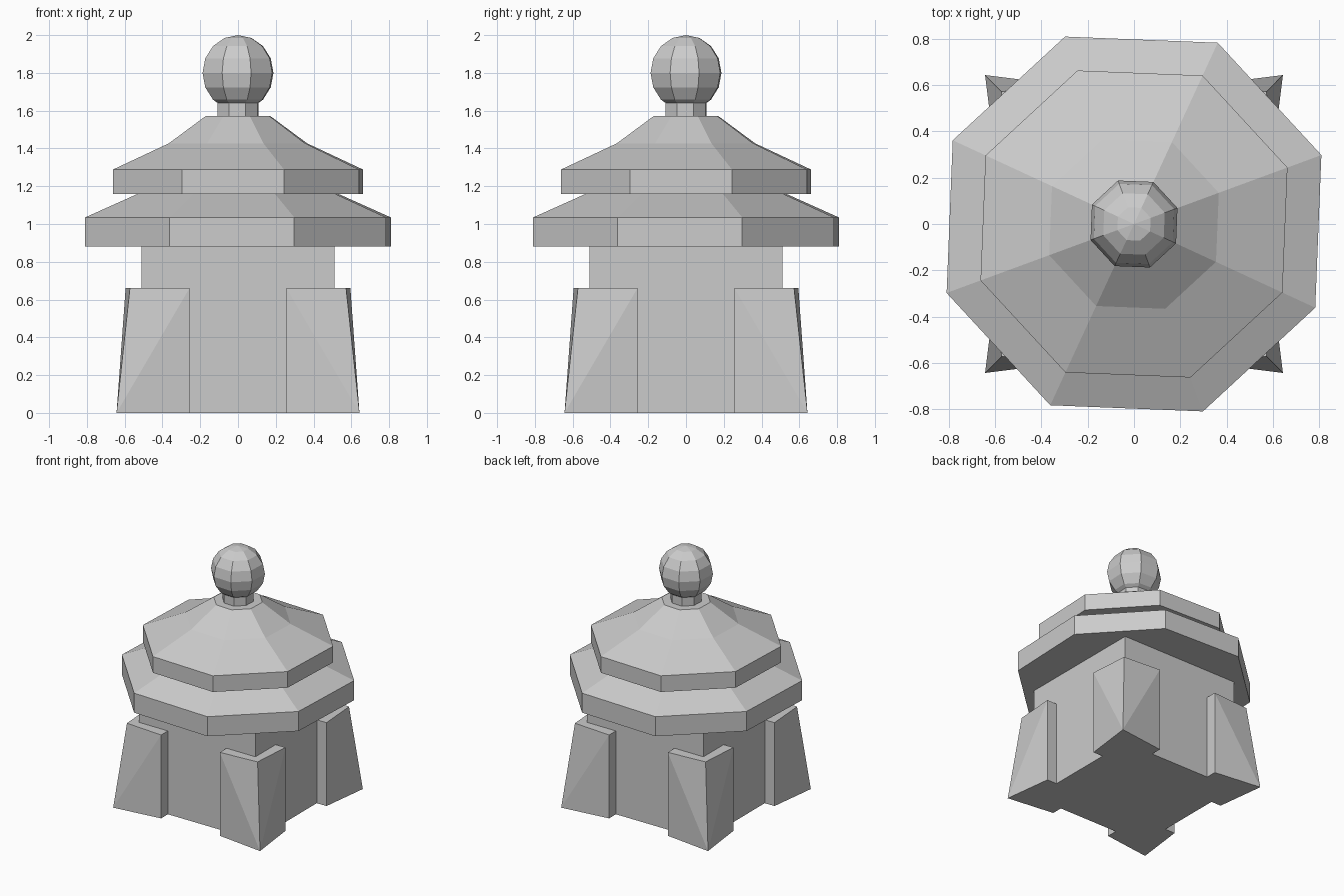
import bpy, bmesh, math

if "Cube" in bpy.data.objects:
    bpy.data.objects.remove(bpy.data.objects["Cube"])

TURN = math.radians(20.2)   # twist of every octagonal part


def make_object(name, verts, faces):
    mesh = bpy.data.meshes.new(name)
    mesh.from_pydata(verts, [], faces)
    bm = bmesh.new()
    bm.from_mesh(mesh)
    bmesh.ops.recalc_face_normals(bm, faces=bm.faces)
    bm.to_mesh(mesh)
    bm.free()
    ob = bpy.data.objects.new(name, mesh)
    bpy.context.collection.objects.link(ob)
    return ob


def lathe(name, profile, n=8):
    """Faceted solid of revolution from (radius, z) pairs, capped at both ends."""
    verts = [(r * math.cos(TURN + math.tau * i / n),
              r * math.sin(TURN + math.tau * i / n), z)
             for r, z in profile for i in range(n)]
    faces = [(k * n + i, k * n + (i + 1) % n,
              (k + 1) * n + (i + 1) % n, (k + 1) * n + i)
             for k in range(len(profile) - 1) for i in range(n)]
    last = (len(profile) - 1) * n
    faces += [tuple(range(n))[::-1], tuple(range(last, last + n))]
    return make_object(name, verts, faces)


# Square body
bpy.ops.mesh.primitive_cube_add(size=1, location=(0, 0, 0.45))
body = bpy.context.object
body.name = "body"
body.scale = (1.02, 1.02, 0.90)

# Corner buttresses: upright inner ends, outer corner flaring at the foot
INNER, SIDE, FOOT, HEAD, H = 0.257, 0.595, 0.643, 0.572, 0.66
corner_verts = [(INNER, INNER, 0), (SIDE, INNER, 0), (FOOT, FOOT, 0), (INNER, SIDE, 0),
                (INNER, INNER, H), (SIDE, INNER, H), (HEAD, HEAD, H), (INNER, SIDE, H)]
corner_faces = [(3, 2, 1, 0), (4, 5, 6, 7), (0, 1, 5, 4), (3, 0, 4, 7),
                (1, 2, 5), (2, 6, 5), (2, 3, 7), (2, 7, 6)]
for i in range(4):
    buttress = make_object(f"corner_buttress_{i + 1}", corner_verts, corner_faces)
    buttress.rotation_euler.z = i * math.pi / 2

# Two-tier octagonal roof
lathe("lower_roof", [(0.862, 0.88), (0.862, 1.035), (0.565, 1.16), (0.494, 1.19)])
lathe("upper_roof", [(0.706, 1.16), (0.706, 1.288), (0.39, 1.427), (0.18, 1.573)])

# Finial
lathe("finial_neck", [(0.115, 1.55), (0.115, 1.65)])
bpy.ops.mesh.primitive_uv_sphere_add(segments=8, ring_count=8, radius=0.2,
                                     location=(0, 0, 1.8), rotation=(0, 0, TURN))
bpy.context.object.name = "finial_ball"
